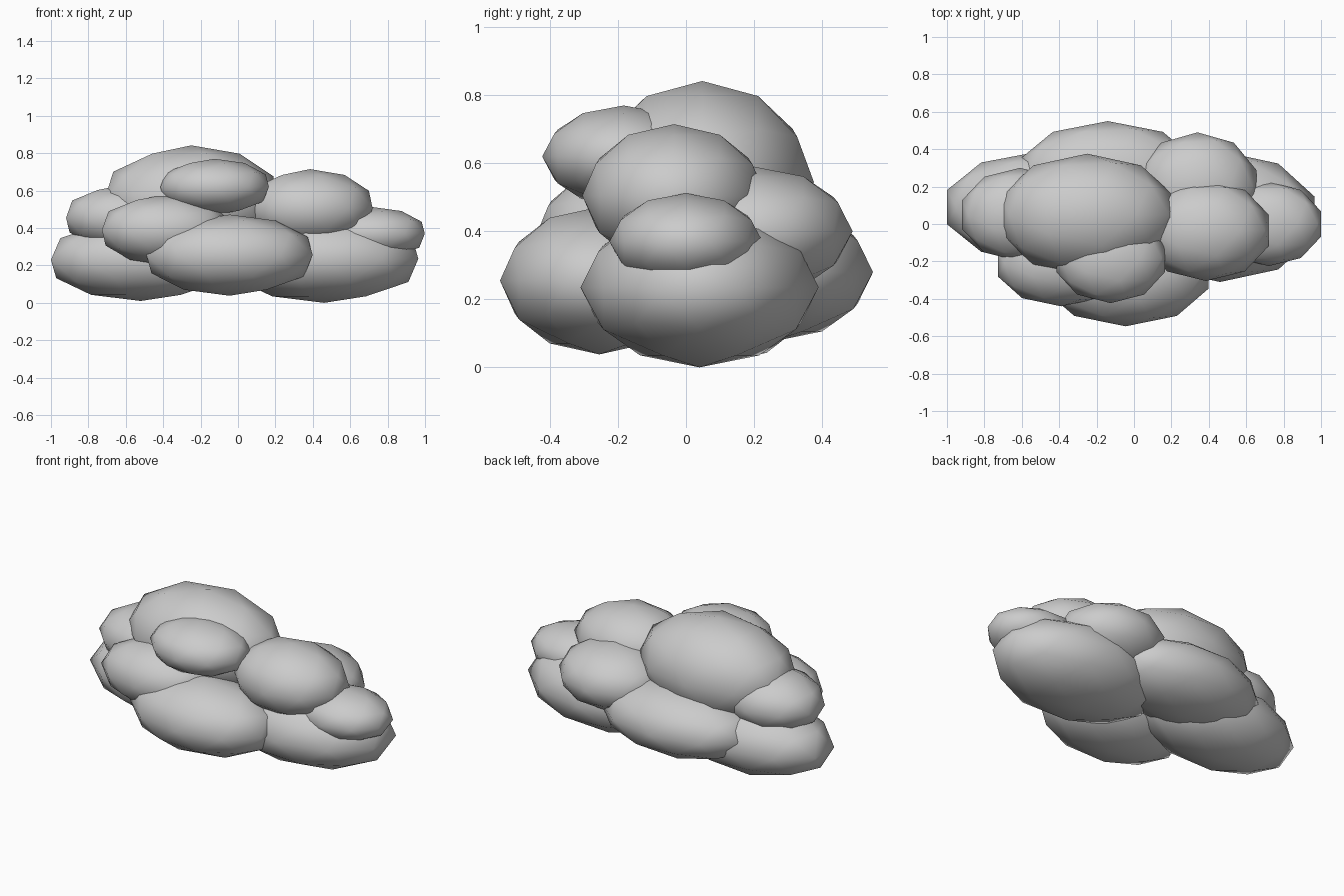
import bpy

# Cloud built from overlapping low-poly ellipsoid puffs: name, centre, radii
puffs = [
    # base puffs
    ("base_puff_right", (0.46, 0.04, 0.235), (0.53, 0.35, 0.235)),
    ("base_puff_left", (-0.52, 0.09, 0.23), (0.505, 0.295, 0.22)),
    ("base_puff_front", (-0.045, -0.255, 0.255), (0.467, 0.292, 0.217)),
    ("base_puff_back", (-0.14, 0.25, 0.28), (0.50, 0.30, 0.205)),
    # middle puffs
    ("middle_puff_front_left", (-0.39, -0.21, 0.39), (0.355, 0.23, 0.188)),
    ("middle_puff_left", (-0.61, 0.05, 0.455), (0.325, 0.25, 0.175)),
    ("middle_puff_back_right", (0.34, 0.20, 0.40), (0.33, 0.29, 0.19)),
    ("middle_puff_far_right", (0.72, 0.0, 0.37), (0.293, 0.225, 0.142)),
    # upper puffs
    ("top_puff_main", (-0.25, 0.048, 0.545), (0.49, 0.328, 0.297)),
    ("top_puff_right", (0.385, -0.035, 0.505), (0.352, 0.27, 0.21)),
    ("top_puff_front", (-0.125, -0.183, 0.62), (0.305, 0.24, 0.15)),
]

for name, centre, radii in puffs:
    bpy.ops.mesh.primitive_ico_sphere_add(subdivisions=2, radius=1, location=centre)
    puff = bpy.context.object
    puff.name = name
    puff.scale = radii
    bpy.ops.object.transform_apply(location=False, rotation=False, scale=True)
    bpy.ops.object.shade_smooth()
